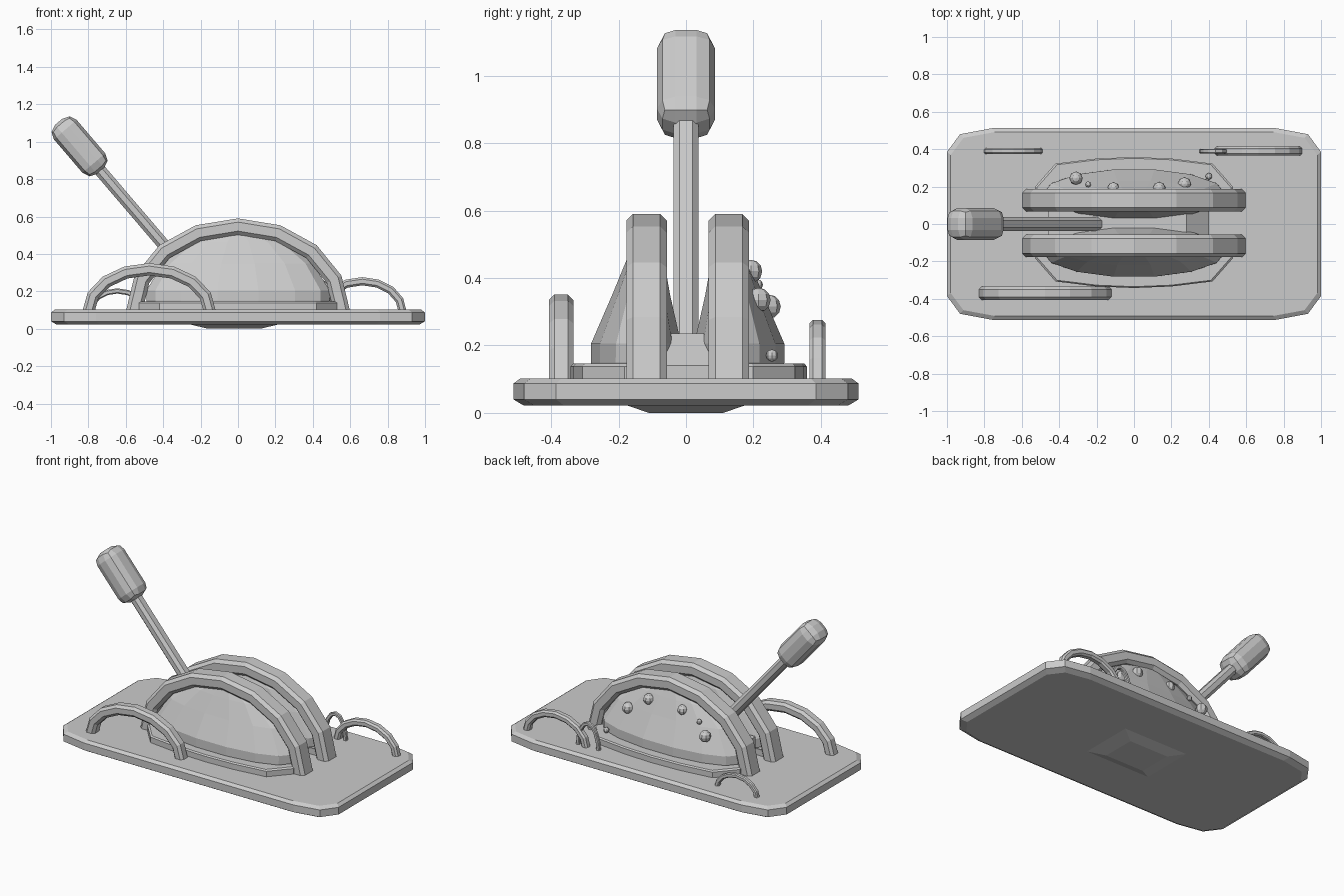
import bpy, bmesh, math
from mathutils import Vector, Matrix

old = bpy.data.objects.get("Cube")
if old:
    bpy.data.objects.remove(old)

gray = bpy.data.materials.new("plain_gray")
gray.use_nodes = True
COLOR = (0.6, 0.6, 0.6, 1)
gray.diffuse_color = COLOR
gray.node_tree.nodes["Principled BSDF"].inputs["Base Color"].default_value = COLOR


def finish(name, bm):
    bmesh.ops.recalc_face_normals(bm, faces=bm.faces)
    mesh = bpy.data.meshes.new(name)
    bm.to_mesh(mesh)
    bm.free()
    mesh.materials.append(gray)
    obj = bpy.data.objects.new(name, mesh)
    bpy.context.collection.objects.link(obj)
    return obj


def loft(name, rings):
    """Skin a list of equally long point rings and cap both ends."""
    bm = bmesh.new()
    rows = [[bm.verts.new(p) for p in ring] for ring in rings]
    n = len(rows[0])
    for a, b in zip(rows, rows[1:]):
        for i in range(n):
            j = (i + 1) % n
            bm.faces.new((a[i], a[j], b[j], b[i]))
    bm.faces.new(rows[0])
    bm.faces.new(rows[-1])
    return finish(name, bm)


def arch(name, x, y, rx, rz, half_y, half_r, chamfer, segments=8):
    """Half-ellipse hoop with a chamfered rectangular section."""
    a, b, c = half_y, half_r, chamfer
    section = [(a, b - c), (a - c, b), (c - a, b), (-a, b - c),
               (-a, c - b), (c - a, -b), (a - c, -b), (a, c - b)]
    rings = []
    for i in range(segments + 1):
        t = math.pi * i / segments
        center = Vector((x + rx * math.cos(t), y, 0.09 + rz * math.sin(t)))
        normal = Vector((math.cos(t) / rx, 0, math.sin(t) / rz)).normalized()
        rings.append([center + normal * v + Vector((0, u, 0)) for u, v in section])
    return loft(name, rings)


def box(name, size, center, bevel=0, segments=1, matrix=None):
    bm = bmesh.new()
    bmesh.ops.create_cube(bm, size=1, matrix=Matrix.Diagonal((*size, 1)))
    if bevel:
        bmesh.ops.bevel(bm, geom=bm.edges[:], offset=bevel, segments=segments,
                        profile=0.5, affect='EDGES')
    bm.transform(Matrix.Translation(center) @ (matrix or Matrix()))
    return finish(name, bm)


def outline(inset, z):
    quarter = [(1, 0.385), (0.93, 0.48), (0.76, 0.512)]
    pts = quarter + [(-x, y) for x, y in reversed(quarter)]
    pts += [(-x, -y) for x, y in pts]
    return [(x * (1 - inset), y * (1 - 2 * inset), z) for x, y in pts]


# Base plate with chamfered rims, and the shallow pad beneath it
loft("base_plate", [outline(0.03, 0.022), outline(0, 0.04),
                    outline(0, 0.087), outline(0.02, 0.102)])


def rect(hx, hy, z):
    return [(x - 0.02, y, z) for x, y in ((hx, hy), (-hx, hy), (-hx, -hy), (hx, -hy))]


loft("underside_pad", [rect(0.14, 0.11, 0.0), rect(0.24, 0.18, 0.024)])

# Paired domes, flanges and main arches
for side, label in ((-1, "front"), (1, "back")):
    arch(label + "_main_arch", 0, 0.005 + side * 0.122, 0.556, 0.456, 0.06, 0.044, 0.02)

    levels = [(0.1, 0.46, 0.128, 0.155), (0.15, 0.49, 0.135, 0.155),
              (0.205, 0.49, 0.137, 0.153), (0.35, 0.40, 0.088, 0.138),
              (0.46, 0.26, 0.055, 0.125), (0.525, 0.1, 0.03, 0.122)]
    rings = []
    for z, rx, ry, y in levels:
        angles = [2 * math.pi * i / 14 for i in range(14)]
        rings.append([(rx * math.cos(t), 0.005 + side * y + ry * math.sin(t), z)
                      for t in angles])
    loft(label + "_dome", rings)

    half = [(0.52, 0.1), (0.53, 0.19), (0.42, 0.315), (0.2, 0.342)]
    edge = half + [(0, 0.35)] + [(-x, y) for x, y in reversed(half)]
    loft(label + "_flange",
         [[(x * k, 0.008 + side * y * k, z) for x, y in edge]
          for k, z in ((1, 0.09), (1, 0.138), (0.98, 0.146))])

# Slot block between the domes, sloping at its +x end
profile = [(-0.46, 0.09), (0.4, 0.09), (0.4, 0.14), (0.28, 0.235), (-0.46, 0.235)]
loft("slot_block", [[(x, y, z) for x, z in profile] for y in (-0.065, 0.068)])

# Lever shaft and rounded knob
axis = Vector((-0.65, 0, 0.76)).normalized()
turn = Matrix.Rotation(math.atan2(axis.x, axis.z), 4, 'Y')
knob_center = Vector((-0.847, 0, 0.975))
box("lever_knob", (0.16, 0.172, 0.345), knob_center, 0.055, 2, turn)
box("lever_shaft", (0.065, 0.074, 0.95), knob_center - axis * 0.56, 0.018, 1, turn)

# Small hoops around the plate
arch("front_hoop", -0.475, -0.37, 0.325, 0.228, 0.036, 0.033, 0.016)
arch("back_left_hoop", 0.665, 0.39, 0.215, 0.164, 0.024, 0.022, 0.011)
arch("back_right_hoop", -0.645, 0.39, 0.145, 0.112, 0.015, 0.014, 0.006)
arch("back_thin_hoop", 0.435, 0.39, 0.075, 0.165, 0.012, 0.012, 0.005)

# Rivets on the back dome
rivets = [(-0.31, 0.245, 0.315, 0.036), (-0.245, 0.212, 0.38, 0.016),
          (-0.11, 0.192, 0.415, 0.032), (0.135, 0.192, 0.42, 0.034),
          (0.27, 0.215, 0.335, 0.036), (0.4, 0.255, 0.17, 0.018)]
for i, (x, y, z, r) in enumerate(rivets):
    bm = bmesh.new()
    bmesh.ops.create_uvsphere(bm, u_segments=8, v_segments=6, radius=r,
                              matrix=Matrix.Translation((x, y, z)))
    finish("rivet_%d" % (i + 1), bm)
